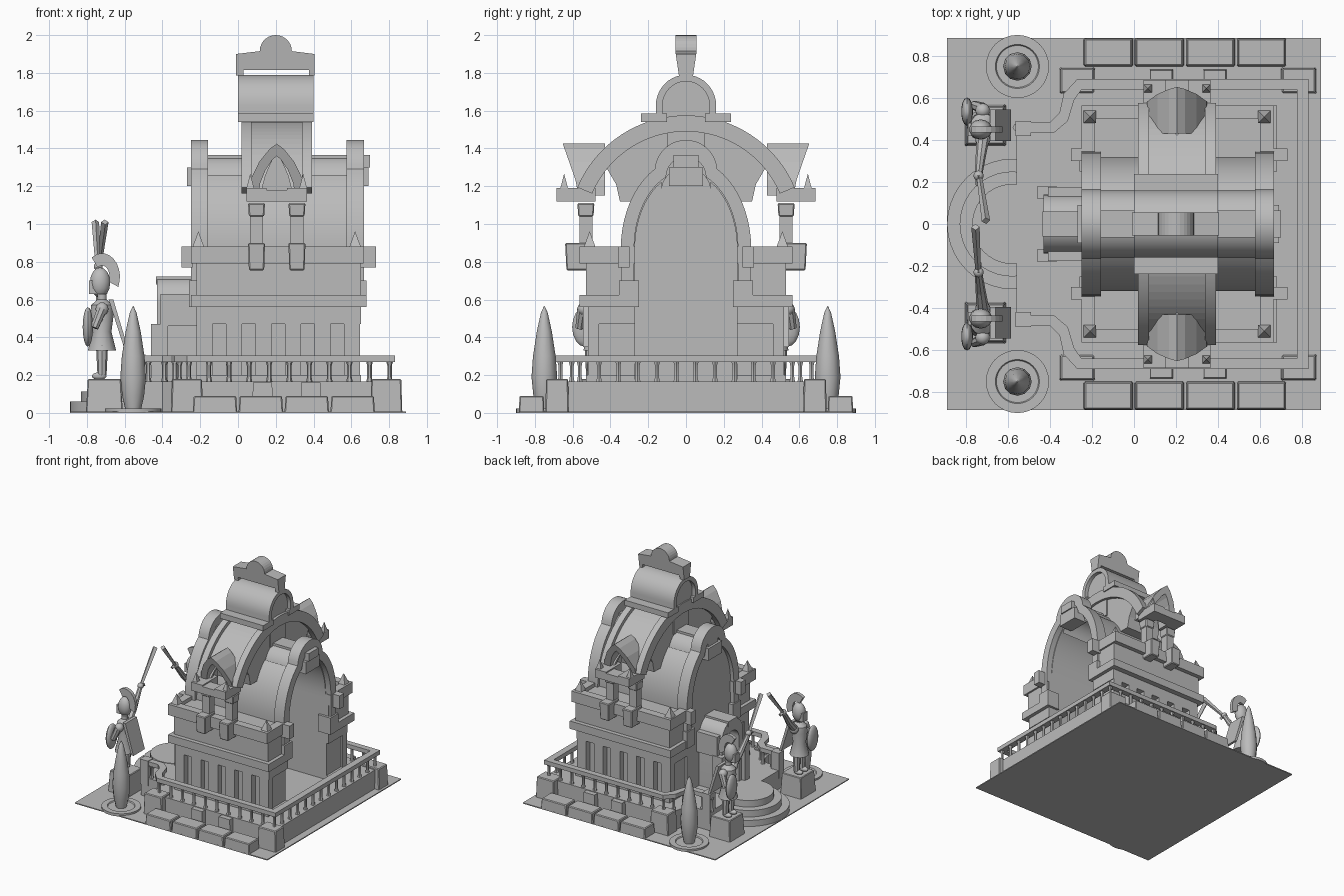
import bpy, bmesh, math
from mathutils import Vector

cube = bpy.data.objects.get("Cube")
if cube:
    bpy.data.objects.remove(cube, do_unlink=True)

stone = bpy.data.materials.new("grey stone")
stone.use_nodes = True
GREY = (0.5, 0.5, 0.5, 1)
stone.diffuse_color = GREY
stone.node_tree.nodes["Principled BSDF"].inputs["Base Color"].default_value = GREY


def finish(name, bm, smooth=False):
    bmesh.ops.recalc_face_normals(bm, faces=bm.faces)
    for f in bm.faces:
        f.smooth = smooth
    if smooth:
        for e in bm.edges:
            e.smooth = len(e.link_faces) == 2 and e.calc_face_angle(0) < 0.6
    mesh = bpy.data.meshes.new(name)
    bm.to_mesh(mesh)
    bm.free()
    mesh.materials.append(stone)
    ob = bpy.data.objects.new(name, mesh)
    bpy.context.collection.objects.link(ob)
    return ob


def prism(name, pts, axis, a, b, smooth=False, shift=None, taper=1):
    """Extrude a 2D outline along an axis; optional taper and vertex shift."""
    bm = bmesh.new()
    cx = (min(p[0] for p in pts) + max(p[0] for p in pts)) / 2
    cy = (min(p[1] for p in pts) + max(p[1] for p in pts)) / 2
    rings = []
    for h, k in ((a, 1), (b, taper)):
        ring = []
        for p, q in pts:
            p, q = cx + (p - cx) * k, cy + (q - cy) * k
            co = Vector({"x": (h, p, q), "y": (p, h, q), "z": (p, q, h)}[axis])
            ring.append(bm.verts.new(shift(co) if shift else co))
        rings.append(ring)
    bm.faces.new(rings[0])
    bm.faces.new(rings[1])
    n = len(pts)
    for i in range(n):
        j = (i + 1) % n
        bm.faces.new((rings[0][i], rings[0][j], rings[1][j], rings[1][i]))
    return finish(name, bm, smooth)


def box(name, x0, x1, y0, y1, z0, z1, taper=1, bevel=0):
    ob = prism(name, [(x0, y0), (x1, y0), (x1, y1), (x0, y1)], "z", z0, z1, taper=taper)
    if bevel:
        mod = ob.modifiers.new("soft edge", "BEVEL")
        mod.width, mod.segments = bevel, 1
    return ob


def sides(name, x0, x1, y0, y1, z0, z1, **kw):
    for s, tag in ((1, "back"), (-1, "front")):
        box(f"{tag}_{name}", x0, x1, min(s * y0, s * y1), max(s * y0, s * y1), z0, z1, **kw)


def lathe(name, x, y, profile, n=24, smooth=True):
    bm = bmesh.new()
    rings = [[bm.verts.new((x + r * math.cos(math.tau * i / n), y + r * math.sin(math.tau * i / n), z))
              for i in range(n)] for r, z in profile]
    for lo, hi in zip(rings, rings[1:]):
        for i in range(n):
            bm.faces.new((lo[i], lo[(i + 1) % n], hi[(i + 1) % n], hi[i]))
    bm.faces.new(rings[0])
    bm.faces.new(rings[-1])
    return finish(name, bm, smooth)


def limb(name, p, q, r0, r1, n=8):
    p, q = Vector(p), Vector(q)
    ob = lathe(name, 0, 0, [(r0, 0), (r1, (q - p).length)], n, n > 4)
    ob.location = p
    ob.rotation_euler = (q - p).to_track_quat("Z", "Y").to_euler()
    return ob


def ball(name, centre, size):
    bm = bmesh.new()
    bmesh.ops.create_uvsphere(bm, u_segments=14, v_segments=8, radius=1)
    bmesh.ops.scale(bm, vec=size, verts=bm.verts)
    bmesh.ops.translate(bm, vec=centre, verts=bm.verts)
    return finish(name, bm, True)


def arc(cx, cz, rx, rz, a0, a1, n=12):
    return [(cx + rx * math.cos(math.radians(a0 + (a1 - a0) * i / n)),
             cz + rz * math.sin(math.radians(a0 + (a1 - a0) * i / n))) for i in range(n + 1)]


def trefoil(w, h, zc, r, foot):
    """Arch outline: broad shoulders carrying a round lobe."""
    shoulder = math.degrees(math.acos(min(1, r / w)))
    half = [(w, foot)] + arc(0, 0.87, w, h, 0, shoulder, 10) + arc(0, zc, r, r, 5, 90, 10)
    return half + [(-y, z) for y, z in half[-2::-1]]


# ground, platform and round entrance steps
box("ground", -0.89, 0.89, -0.885, 0.885, 0, 0.008)
edge = [(-0.56, 0.485), (-0.40, 0.485), (-0.355, 0.53), (-0.335, 0.62), (-0.27, 0.69), (0.83, 0.69)]
inner = [(-0.56, 0.435), (-0.38, 0.435), (-0.315, 0.49), (-0.285, 0.59), (-0.25, 0.64), (0.775, 0.64)]
mirror = lambda pts: pts + [(x, -y) for x, y in pts[::-1]]
prism("platform", mirror(edge), "z", 0, 0.165)
for i, r in enumerate((0.31, 0.25, 0.19)):
    lathe(f"round_step_{i}", -0.58, 0, [(r, 0), (r, 0.055 * (i + 1) + 0.004)], 40)

# curb blocks, corner blocks and buttresses
for i in range(4):
    x = -0.24 + 0.243 * i
    sides(f"curb_block_{i}", x, x + 0.236, 0.75, 0.885, 0, 0.09, taper=0.95, bevel=0.006)
sides("near_corner_block", -0.355, -0.185, 0.62, 0.745, 0, 0.18, taper=0.93, bevel=0.006)
sides("far_corner_block", 0.70, 0.87, 0.62, 0.745, 0, 0.18, taper=0.93, bevel=0.006)
for x in (0.13, 0.385):
    sides("buttress", x - 0.055, x + 0.055, 0.66, 0.735, 0, 0.16, taper=0.92)

# railing with balusters
prism("railing", mirror(edge) + mirror(inner)[::-1], "z", 0.27, 0.305)
mid = [((a[0] + b[0]) / 2, (a[1] + b[1]) / 2) for a, b in zip(edge, inner)]
route = [Vector(p) for p in mirror(mid)]
for a, b in zip(route[:-1], route[1:]):
    count = max(1, round((b - a).length / 0.105))
    for k in range(count):
        p = a.lerp(b, k / count)
        lathe("baluster", p.x, p.y, [(0.018, 0.16), (0.012, 0.19), (0.012, 0.25), (0.018, 0.272)], 6)
sides("rail_end_post", -0.565, -0.49, 0.42, 0.49, 0.1, 0.31)

# side wings: recessed wall, pilasters, belt and parapet
sides("wing_lower_wall", -0.20, 0.63, 0.27, 0.47, 0.16, 0.57)
sides("wing_plinth", -0.22, 0.65, 0.27, 0.53, 0.16, 0.20)
for i in range(6):
    x = -0.22 + 0.156 * i
    sides(f"pilaster_{i}", x, x + 0.085, 0.46, 0.52, 0.16, 0.56)
sides("wing_lintel", -0.22, 0.65, 0.27, 0.52, 0.47, 0.56)
sides("wing_belt", -0.25, 0.68, 0.27, 0.565, 0.56, 0.625)
sides("wing_upper_wall", -0.22, 0.65, 0.27, 0.53, 0.62, 0.85)
sides("parapet", -0.25, 0.665, 0.50, 0.565, 0.79, 0.88)
for x in (-0.25, 0.60):
    sides("parapet_end", x, x + 0.065, 0.27, 0.51, 0.79, 0.88)
for x in (-0.21, 0.62):
    for y in (-0.51, 0.51):
        box("roof_spike", x - 0.03, x + 0.03, y - 0.03, y + 0.03, 0.88, 0.96, taper=0.02)
for x0, x1 in ((-0.30, -0.24), (0.65, 0.73)):
    sides("corbel", x0, x1, 0.30, 0.36, 0.77, 0.88)

# main vault: shell, end rings, closing wall, ridge beam
shell_out, shell_in = trefoil(0.32, 0.45, 1.2, 0.16, 0.8), trefoil(0.27, 0.40, 1.17, 0.13, 0.8)
prism("vault_shell", shell_out + shell_in[::-1], "x", -0.2, 0.62, True)
prism("vault_end_wall", trefoil(0.30, 0.44, 1.22, 0.13, 0.16), "x", -0.22, -0.18)
ring_out, ring_in = trefoil(0.345, 0.48, 1.28, 0.165, 0.57), trefoil(0.275, 0.41, 1.25, 0.105, 0.57)
for x in (-0.25, 0.575):
    prism("vault_ring", ring_out + ring_in[::-1], "x", x, x + 0.092, True)
    sides("ring_foot", x - 0.01, x + 0.105, 0.25, 0.355, 0.56, 0.70)
box("ridge_beam", -0.25, 0.70, -0.065, 0.065, 1.30, 1.365)
box("keystone", 0.57, 0.69, -0.09, 0.09, 1.20, 1.30)
box("wall_keystone", -0.27, -0.2, -0.09, 0.09, 1.20, 1.30)

# cross arch with ribs and pointed side openings
CX = 0.205
under = [(0.575, 1.12), (0.53, 1.12), (0.51, 1.21), (0.44, 1.33), (0.37, 1.21), (0.35, 1.12),
         (0.24, 1.12), (0.17, 1.22), (0.1, 1.3)]
body = arc(0, 0.95, 0.595, 0.595, 156, 24, 32) + under + [(-y, z) for y, z in under[::-1]]
arch = prism("cross_arch", body, "x", CX - 0.155, CX + 0.155)
for s in (-1, 1):
    rib = arc(0, 0.95, 0.625, 0.625, 157, 23, 32) + arc(0, 0.95, 0.54, 0.54, 23, 157, 32)
    prism("arch_rib", rib, "x", CX + s * 0.16 - 0.026, CX + s * 0.16 + 0.026, True)


def ogive(w, z0, z1):
    half = [(CX + w, z0), (CX + w * 0.93, z0 + (z1 - z0) * 0.3), (CX + w * 0.62, z0 + (z1 - z0) * 0.65),
            (CX + w * 0.25, z0 + (z1 - z0) * 0.9), (CX, z1)]
    return half + [(2 * CX - x, z) for x, z in half[-2::-1]]


# pointed hoods, brackets and columns at both ends of the cross arch
for s, tag in ((1, "back"), (-1, "front")):
    cutter = prism(f"{tag}_opening_cutter", ogive(0.095, 1.05, 1.37), "y", s * 0.36, s * 0.8)
    cutter.hide_render = True
    cutter.hide_set(True)
    cutter.display_type = "WIRE"
    cut = arch.modifiers.new("opening", "BOOLEAN")
    cut.object, cut.operation, cut.solver = cutter, "DIFFERENCE", "EXACT"
    lean = lambda v, s=s: Vector((v.x, v.y + s * max(0, v.z - 1.19) * 0.35 if abs(v.y) > 0.5 else v.y, v.z))
    prism(f"{tag}_hood", ogive(0.15, 1.15, 1.425) + ogive(0.095, 1.15, 1.36)[::-1], "y",
          s * 0.43, s * 0.57, shift=lean)
    for d in (-1, 1):
        x, y = CX + d * 0.107, s * 0.53
        box("cornice_block", x - 0.052, x + 0.052, min(s * 0.48, s * 0.685), max(s * 0.48, s * 0.685), 1.12, 1.19)
        box("capital", x - 0.045, x + 0.045, y - 0.045, y + 0.045, 1.11, 1.04, taper=0.9, bevel=0.006)
        box("column", x - 0.034, x + 0.034, y - 0.034, y + 0.034, 0.85, 1.05)
        box("bracket", x - 0.045, x + 0.045, s * 0.57 - 0.07, s * 0.57 + 0.07, 0.90, 0.755, taper=0.9, bevel=0.006)
        box("hood_spike", CX + d * 0.14 - 0.02, CX + d * 0.14 + 0.02, s * 0.645 - 0.02, s * 0.645 + 0.02,
            1.19, 1.265, taper=0.02)
    box(f"{tag}_hood_sill", CX - 0.15, CX + 0.15, min(s * 0.58, s * 0.685), max(s * 0.58, s * 0.685), 1.12, 1.18)

# crown: neck, small barrel, eaves and crest
box("crown_neck", CX - 0.165, CX + 0.165, -0.1, 0.1, 1.34, 1.56)
barrel = [(0.16, 1.56)] + arc(0, 1.625, 0.16, 0.165, 0, 180, 20) + [(-0.16, 1.56)]
hollow = [(0.125, 1.56)] + arc(0, 1.625, 0.125, 0.13, 0, 180, 20) + [(-0.125, 1.56)]
prism("crown_barrel", barrel + hollow[::-1], "x", 0, 0.4, True)
prism("crown_wall", hollow, "x", 0.03, 0.37)
sides("crown_eave", 0, 0.4, 0.1, 0.238, 1.54, 1.585)
crest = ([(-0.01, 1.785), (0.03, 1.785), (0.03, 1.815), (0.375, 1.815), (0.375, 1.785), (0.405, 1.785), (0.405, 1.9)]
         + arc(0.2, 1.915, 0.085, 0.085, 0, 180, 14) + [(-0.01, 1.9)])
prism("crest", crest, "y", -0.055, 0.055,
      shift=lambda v: Vector((v.x, v.y * (0.68 + 0.32 * min(1, (v.z - 1.785) / 0.12)), v.z)))

# entrance porch
porch = [(0.14, 0.16)] + arc(0, 0.58, 0.14, 0.14, 0, 180, 16) + [(-0.14, 0.16)]
door = [(0.085, 0.16)] + arc(0, 0.54, 0.085, 0.085, 0, 180, 12) + [(-0.085, 0.16)]
prism("porch", porch + door[::-1], "x", -0.43, -0.2, True)
prism("porch_door", door, "x", -0.34, -0.3)
sides("porch_impost", -0.41, -0.2, 0.10, 0.175, 0.46, 0.63)
sides("porch_pier", -0.46, -0.37, 0.12, 0.18, 0.16, 0.47)
box("porch_ridge", -0.435, -0.2, -0.06, 0.06, 0.68, 0.722)

for s in (-1, 1):
    # cypress trees in round beds
    lathe("tree_bed", -0.555, s * 0.75, [(0.15, 0), (0.15, 0.022), (0.105, 0.022), (0.1, 0.014)], 32)
    lathe("cypress", -0.555, s * 0.75, [(0.04, 0.01), (0.058, 0.09), (0.068, 0.19), (0.06, 0.3),
                                        (0.04, 0.43), (0.018, 0.53), (0.002, 0.565)], 12)

    # guardian statue on a plinth, facing the entrance steps
    X, Y = -0.72, s * 0.47
    box("statue_plinth", X - 0.085, X + 0.11, Y - 0.1, Y + 0.1, 0, 0.18, taper=0.9, bevel=0.005)
    for d in (-0.035, 0.035):
        limb("statue_leg", (X, Y + d, 0.2), (X, Y + d, 0.36), 0.024, 0.032)
        ball("statue_foot", (X - 0.015, Y + d, 0.195), (0.04, 0.022, 0.02))
    lathe("statue_tunic", X, Y, [(0.075, 0.33), (0.05, 0.43), (0.062, 0.52), (0.058, 0.57), (0.025, 0.60),
                                 (0.025, 0.63)], 14)
    ball("statue_shoulder", (X, s * 0.40, 0.56), (0.035, 0.035, 0.035))
    ball("statue_shoulder", (X, s * 0.54, 0.55), (0.035, 0.035, 0.035))
    ball("statue_head", (X - 0.01, Y - s * 0.02, 0.69), (0.055, 0.048, 0.08))
    plume = arc(X + 0.0, 0.72, 0.095, 0.125, 125, -25, 10) + arc(X + 0.0, 0.72, 0.04, 0.06, -25, 125, 10)
    prism("helmet_plume", plume, "y", Y - s * 0.02 - 0.014, Y - s * 0.02 + 0.014)
    box("helmet_visor", X - 0.07, X - 0.02, Y - s * 0.02 - 0.03, Y - s * 0.02 + 0.03, 0.63, 0.7)
    # raised sword arm and crossed blade
    limb("sword_upper_arm", (X, s * 0.40, 0.57), (X - 0.01, s * 0.32, 0.65), 0.03, 0.024)
    limb("sword_forearm", (X - 0.01, s * 0.32, 0.65), (X - 0.02, s * 0.235, 0.765), 0.024, 0.018)
    ball("sword_hand", (X - 0.02, s * 0.23, 0.775), (0.024, 0.024, 0.024))
    limb("sword_blade", (X - 0.02, s * 0.25, 0.745), (X - 0.01 + s * 0.025, s * 0.015, 1.01), 0.012, 0.02, 4)
    limb("sword_guard", (X - 0.02, s * 0.235, 0.79), (X - 0.02, s * 0.185, 0.765), 0.014, 0.014, 4)
    # shield arm, shield and cloak
    limb("shield_arm", (X, s * 0.55, 0.55), (X - 0.04, s * 0.565, 0.45), 0.028, 0.022)
    ball("shield", (X - 0.075, s * 0.535, 0.455), (0.028, 0.068, 0.105))
    cloak = [(X + 0.035, 0.60), (X + 0.06, 0.60), (X + 0.135, 0.35), (X + 0.115, 0.35)]
    prism("cloak", cloak, "y", Y - 0.075, Y + 0.075)
